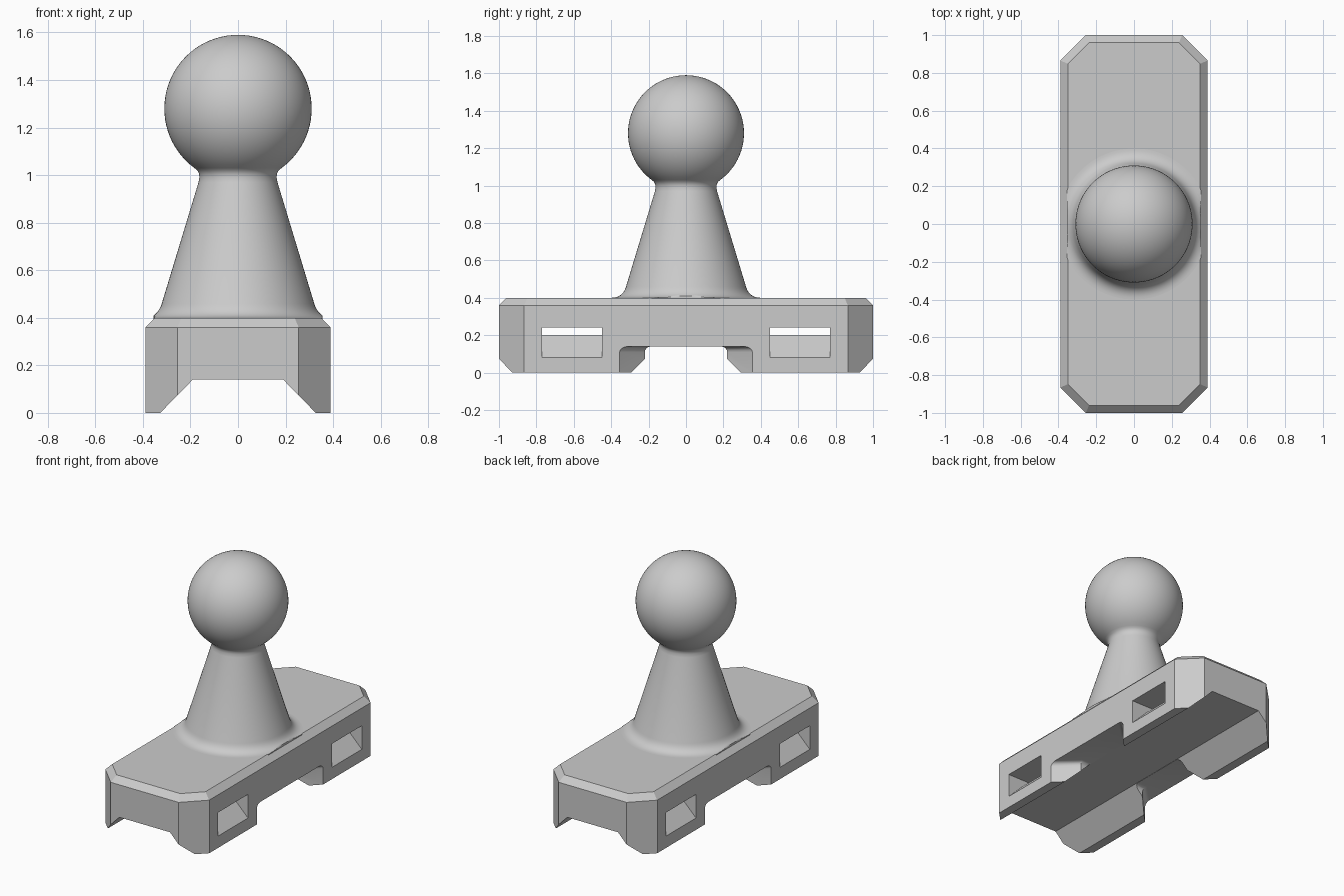
import bpy
import bmesh
import math
from mathutils import Vector

default = bpy.data.objects.get("Cube")
if default:
    bpy.data.objects.remove(default, do_unlink=True)

GREY = (0.6, 0.6, 0.6, 1)
grey = bpy.data.materials.new("plain grey")
grey.use_nodes = True
grey.diffuse_color = GREY
grey.node_tree.nodes["Principled BSDF"].inputs["Base Color"].default_value = GREY


def make_object(name, bm):
    bmesh.ops.recalc_face_normals(bm, faces=bm.faces)
    mesh = bpy.data.meshes.new(name)
    bm.to_mesh(mesh)
    bm.free()
    mesh.materials.append(grey)
    obj = bpy.data.objects.new(name, mesh)
    bpy.context.collection.objects.link(obj)
    return obj


def prism(name, outline, axis, low, high, bevel=0, segments=1):
    """Extrude an outline along y or z; optionally bevel the rim of the far end."""
    place = (lambda a, b: (a, b, low)) if axis == "z" else (lambda a, b: (a, low, b))
    push = (0, 0, high - low) if axis == "z" else (0, high - low, 0)
    bm = bmesh.new()
    face = bm.faces.new([bm.verts.new(place(*p)) for p in outline])
    moved = bmesh.ops.extrude_face_region(bm, geom=[face], use_keep_orig=True)["geom"]
    bmesh.ops.translate(bm, vec=push, verts=[v for v in moved if isinstance(v, bmesh.types.BMVert)])
    bmesh.ops.recalc_face_normals(bm, faces=bm.faces)
    if bevel:
        rim = [e for e in moved if isinstance(e, bmesh.types.BMEdge)]
        bmesh.ops.bevel(bm, geom=rim, offset=bevel, segments=segments, profile=0.5, affect="EDGES")
    return make_object(name, bm)


def cut(target, cutter):
    cutter.hide_render = True
    mod = target.modifiers.new("cut", "BOOLEAN")
    mod.operation = "DIFFERENCE"
    mod.solver = "EXACT"
    mod.object = cutter
    bpy.context.view_layer.objects.active = target
    bpy.ops.object.modifier_apply(modifier=mod.name)
    bpy.data.objects.remove(cutter, do_unlink=True)


def mirrored(half):
    """Complete an outline by mirroring it across its first coordinate."""
    return half + [(-a, b) for a, b in reversed(half)]


def smooth(obj, degrees):
    bpy.ops.object.select_all(action="DESELECT")
    obj.select_set(True)
    bpy.context.view_layer.objects.active = obj
    bpy.ops.object.shade_smooth_by_angle(angle=math.radians(degrees))


# Base block: clipped corners and a chamfered top rim
base = prism("base", mirrored([(0.255, -1), (0.39, -0.865), (0.39, 0.865), (0.255, 1)]),
             "z", 0, 0.4, bevel=0.04)

# Lengthwise channel with sloping sides
cut(base, prism("channel_cutter", mirrored([(0.425, -0.1), (0.19, 0.14)]), "y", -1.2, 1.2))

# Crosswise gap between the feet, flaring outward, with a rounded ceiling edge
cut(base, prism("gap_cutter", mirrored([(0.255, -0.22), (0.5, -0.465), (0.5, 0.465), (0.255, 0.22)]),
                "z", -0.1, 0.139, bevel=0.03, segments=5))

# Strap slots: the floor slopes up from each side to a flat middle
for side in (-1, 1):
    y = side * 0.61
    cut(base, prism("slot_cutter", mirrored([(0.5, 0.24), (0.5, -0.03), (0.27, 0.2)]),
                    "y", y - 0.16, y + 0.16))
smooth(base, 25)

# Ball post profile: base fillet, taper, neck fillet, ball
foot, bend, rise = Vector((0.4, 0.4)), Vector((0.339, 0.4)), Vector((0.321, 0.459))
profile = [(0, 0.37), (0.4, 0.37)]
for i in range(11):
    t = i / 10
    profile.append(tuple(foot * (1 - t) ** 2 + bend * 2 * t * (1 - t) + rise * t * t))
profile += [(0.166, 0.97), (0.162, 0.99), (0.164, 1.006), (0.171, 1.02)]
BALL_Z, BALL_R = 1.28, 0.31
start = math.asin((1.03 - BALL_Z) / BALL_R)
for i in range(33):
    a = start + (math.pi / 2 - start) * i / 32
    profile.append((BALL_R * math.cos(a), BALL_Z + BALL_R * math.sin(a)))

bm = bmesh.new()
verts = [bm.verts.new((r, 0, z)) for r, z in profile]
edges = [bm.edges.new(pair) for pair in zip(verts, verts[1:])]
bmesh.ops.spin(bm, geom=verts + edges, cent=(0, 0, 0), axis=(0, 0, 1),
               angle=math.tau, steps=96, use_merge=False)
bmesh.ops.remove_doubles(bm, verts=bm.verts, dist=0.0002)
# Trim the flare flush with the rim of the base
for v in bm.verts:
    v.co.x = max(-0.355, min(0.355, v.co.x))
post = make_object("ball_post", bm)
smooth(post, 40)
